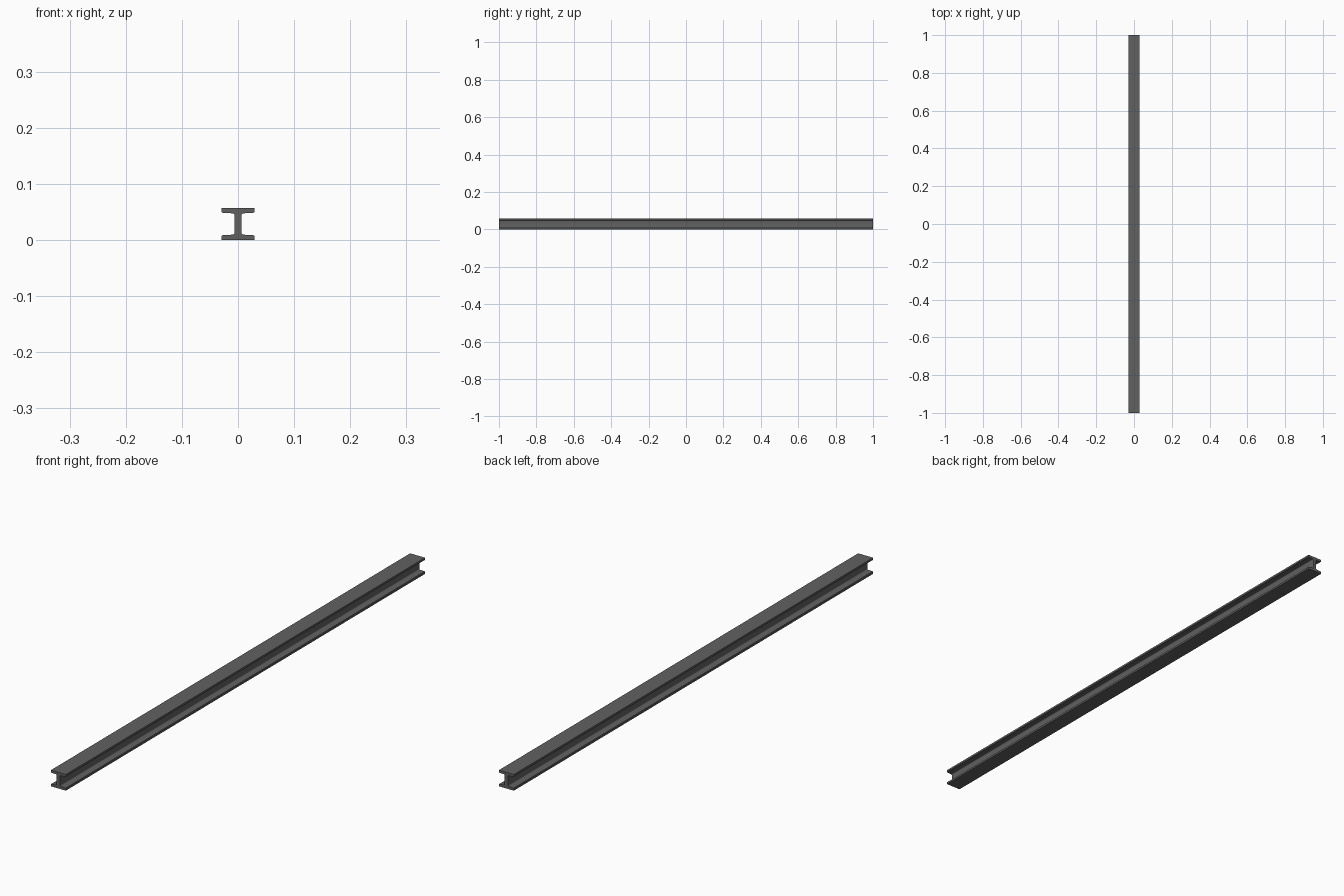
import bpy, bmesh, math

if "Cube" in bpy.data.objects:
    bpy.data.objects.remove(bpy.data.objects["Cube"])

LENGTH, HALF_W, HEIGHT = 2.0, 0.029, 0.057
WEB, TIP, ROOT, FILLET = 0.0065, 0.0085, 0.0095, 0.003

# Quarter of the I-section: bottom right, from flange corner to web fillet
quarter = [(HALF_W, 0.0), (HALF_W, TIP - 0.0015), (HALF_W - 0.0015, TIP)]
for i in range(4):
    a = math.radians(270 - 30 * i)
    quarter.append((WEB + FILLET + FILLET * math.cos(a),
                    ROOT + FILLET + FILLET * math.sin(a)))

# Mirror up, then across, to close the section
right = quarter + [(x, HEIGHT - z) for x, z in reversed(quarter)]
section = right + [(-x, z) for x, z in reversed(right)]

# Extrude the section along y
bm = bmesh.new()
face = bm.faces.new([bm.verts.new((x, -LENGTH / 2, z)) for x, z in section])
result = bmesh.ops.extrude_face_region(bm, geom=[face], use_keep_orig=True)
end_verts = [g for g in result["geom"] if isinstance(g, bmesh.types.BMVert)]
bmesh.ops.translate(bm, verts=end_verts, vec=(0, LENGTH, 0))
bmesh.ops.recalc_face_normals(bm, faces=bm.faces)
mesh = bpy.data.meshes.new("steel_i_beam")
bm.to_mesh(mesh)
bm.free()

beam = bpy.data.objects.new("steel_i_beam", mesh)
bpy.context.collection.objects.link(beam)

# Dark steel
steel = bpy.data.materials.new("dark_steel")
steel.diffuse_color = (0.12, 0.12, 0.12, 1)
steel.use_nodes = True
steel.node_tree.nodes["Principled BSDF"].inputs["Base Color"].default_value = steel.diffuse_color
mesh.materials.append(steel)

# Smooth fillets, sharp flange edges
bpy.context.view_layer.objects.active = beam
beam.select_set(True)
bpy.ops.object.shade_smooth_by_angle(angle=math.radians(35))
